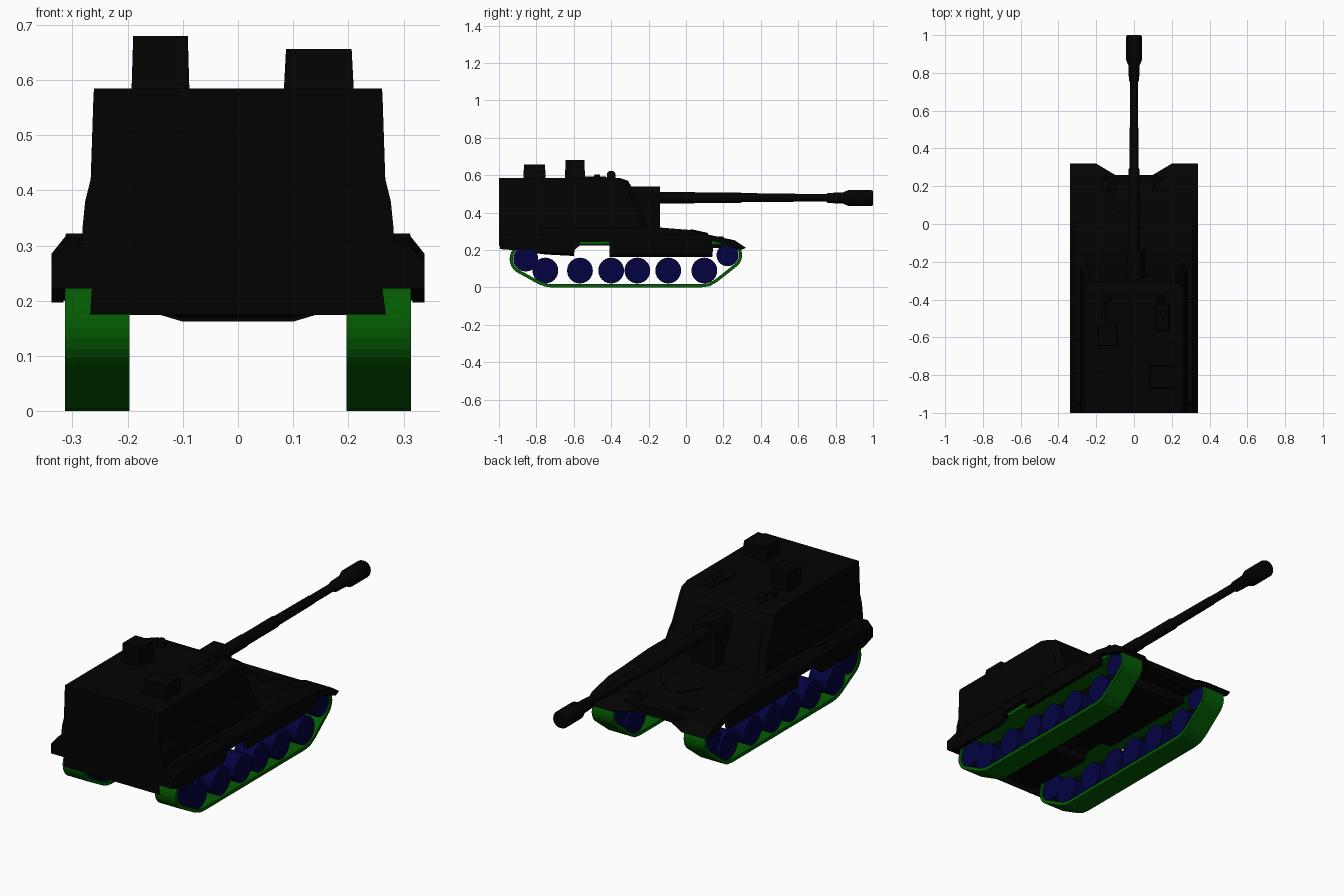
import bpy, bmesh, math
from mathutils import Vector

if "Cube" in bpy.data.objects:
    bpy.data.objects.remove(bpy.data.objects["Cube"])


def material(name, rgb):
    m = bpy.data.materials.new(name)
    m.diffuse_color = (*rgb, 1)
    m.use_nodes = True
    m.node_tree.nodes["Principled BSDF"].inputs["Base Color"].default_value = m.diffuse_color
    return m


BLACK = material("hull black", (0.0008, 0.0008, 0.0008))
GREEN = material("track green", (0.0008, 0.105, 0.0008))
BLUE = material("wheel blue", (0.0008, 0.0008, 0.052))


def finish(name, bm, mat, smooth=False):
    bmesh.ops.recalc_face_normals(bm, faces=bm.faces)
    me = bpy.data.meshes.new(name)
    bm.to_mesh(me)
    bm.free()
    me.materials.append(mat)
    ob = bpy.data.objects.new(name, me)
    bpy.context.collection.objects.link(ob)
    if smooth:
        bpy.ops.object.select_all(action='DESELECT')
        ob.select_set(True)
        bpy.context.view_layer.objects.active = ob
        bpy.ops.object.shade_smooth_by_angle(angle=math.radians(35))
    return ob


def loft(name, rings, mat=BLACK, smooth=False):
    """Skin a list of equal-length point rings and cap both ends."""
    bm = bmesh.new()
    vs = [[bm.verts.new(p) for p in r] for r in rings]
    n = len(rings[0])
    for a, b in zip(vs, vs[1:]):
        for i in range(n):
            j = (i + 1) % n
            bm.faces.new((a[i], a[j], b[j], b[i]))
    bm.faces.new(vs[0])
    bm.faces.new(vs[-1])
    return finish(name, bm, mat, smooth)


def side_prism(name, pts, x0, x1, mat=BLACK):
    return loft(name, [[(x, y, z) for y, z in pts] for x in (x0, x1)], mat)


def box(name, x0, x1, y0, y1, z0, z1, inset=0.0):
    def ring(z, i):
        return [(x0 + i, y0 + i, z), (x1 - i, y0 + i, z), (x1 - i, y1 - i, z), (x0 + i, y1 - i, z)]
    return loft(name, [ring(z0, 0), ring(z1, inset)])


def tube(name, stations, axis, mat=BLACK, n=24, centre=(0, 0, 0)):
    """Turned solid: stations are (distance, radius) along axis x, y or z."""
    rings = []
    for d, r in stations:
        ring = []
        for k in range(n):
            a = 2 * math.pi * k / n
            u, v = r * math.cos(a), r * math.sin(a)
            p = {'x': (d, u, v), 'y': (u, d, v), 'z': (u, v, d)}[axis]
            ring.append(Vector(p) + Vector(centre))
        rings.append(ring)
    return loft(name, rings, mat, True)


# upper hull with notched far end and sloped, tapering fender edges
def hull_ring(x, ye, cap):
    top = [(-1, .30), (-.94, .315), (-.14, .32), (.01, .308), (.13, .28), (ye - .06, .252), (ye, .212)]
    low = [(ye - .025, .20), (.14, .25), (-.9, .25), (-.94, .222), (-1, .222)]
    if abs(x) > .33:
        top[0] = (-1, .27)
    return [(x, y, min(z, cap)) for y, z in top] + [(x, y, z) for y, z in low]


half = [(.338, .32, .285), (.31, .32, .322), (.2, .32, .33), (.1, .26, .33)]
loft("upper_hull", [hull_ring(-x, y, c) for x, y, c in half] +
     [hull_ring(x, y, c) for x, y, c in reversed(half)])

# belly between the tracks
belly = [(-.995, .25), (-.995, .205), (-.93, .20), (-.75, .176), (-.6, .168), (-.595, .21), (-.57, .225),
         (-.41, .225), (-.41, .162), (.14, .162), (.145, .21), (.25, .215), (.25, .25)]
loft("belly", [[(x, y, z + (lift if z < .2 else 0)) for y, z in belly]
               for x, lift in ((-.196, .012), (-.14, .012), (-.1, 0), (.1, 0), (.14, .012), (.196, .012))])

# tall thin end wall
loft("end_wall", [[(-.265, y, .22), (-.268, y, .175), (.268, y, .175), (.262, y, .22),
                   (.262, y, .5), (-.262, y, .5)] for y in (-1, -.9985)])

# turret
levels = [(.30, .283, -.19), (.33, .282, -.203), (.38, .277, -.225), (.42, .267, -.24),
          (.54, .263, -.293), (.57, .262, -.31), (.585, .261, -.355)]
loft("turret", [[(-w, -1, z), (w, -1, z), (w, yf - .03, z), (w - .03, yf, z),
                 (-w + .03, yf, z), (-w, yf - .03, z)] for z, w, yf in levels])

# gun shield with chamfered top, and gun
loft("gun_shield", [[(-.062, y, .30), (.062, y, .30), (.062, y, .50), (.035, y, .54),
                     (-.035, y, .54), (-.062, y, .50)] for y in (-.36, -.14)])
tube("gun_barrel", [(-.2, .031), (.04, .031), (.05, .028), (.29, .028), (.3, .024), (.58, .022),
                    (.59, .020), (.77, .020)], 'y', centre=(0, 0, .48))
tube("muzzle_brake", [(.75, .020), (.76, .027), (.84, .030), (.87, .043), (.99, .043), (1, .038)],
     'y', centre=(0, 0, .478))

# roof fittings
box("tall_cupola", -.193, -.088, -.647, -.54, .58, .68, .003)
box("rear_cupola", .083, .21, -.87, -.75, .58, .656, .004)
box("roof_hatch", .11, .19, -.57, -.42, .58, .592, .008)
for s, side in ((-1, "left"), (1, "right")):
    tube(side + "_periscope", [(.57, .024), (.61, .022), (.622, .012)], 'z', n=12, centre=(s * .145, -.40, 0))
    tube(side + "_roof_vent", [(.57, .018), (.603, .016)], 'z', n=10, centre=(s * .155, -.475, 0))


# track loop: outer edge runs round both end wheels
def arc(cy, cz, r, a0, a1, n):
    angles = [math.radians(a0 + (a1 - a0) * i / n) for i in range(n + 1)]
    return [(cy + r * math.cos(a), cz + r * math.sin(a)) for a in angles]


loop = arc(-.857, .152, .086, 120, 232, 9) + [(-.79, .018), (-.755, .005), (-.72, 0), (.08, 0), (.125, .006),
       (.165, .028)] + arc(.222, .172, .078, -46, 80, 9) + [(.2, .247), (-.4, .247), (-.83, .245)]
thick = .017


def inner_loop():
    out = []
    n = len(loop)
    for i, (y, z) in enumerate(loop):
        (py, pz), (ny, nz) = loop[i - 1], loop[(i + 1) % n]
        d = Vector((ny - py, nz - pz)).normalized()
        out.append((y - d.y * thick, z + d.x * thick))
    return out


def track(name, x0, x1):
    bm = bmesh.new()
    rings = [[bm.verts.new((x, y, z)) for y, z in pts]
             for pts, x in ((loop, x0), (loop, x1), (inner_loop(), x1), (inner_loop(), x0))]
    n = len(loop)
    for k in range(4):
        a, b = rings[k], rings[(k + 1) % 4]
        for i in range(n):
            j = (i + 1) % n
            bm.faces.new((a[i], a[j], b[j], b[i]))
    return finish(name, bm, GREEN)


wheels = [(-.857, .152, .067)] + [(y, .09, .069) for y in (-.752, -.567, -.4, -.26, -.095, .098)] + \
         [(.222, .172, .059)]
skirts = {"front": [(-.995, .26), (-.995, .222), (-.93, .2), (-.6, .197), (-.57, .222), (-.57, .26), (-.9, .26)],
          "back": [(-.41, .26), (-.41, .198), (.14, .198), (.14, .26)]}

for s, side in ((-1, "left"), (1, "right")):
    track(side + "_track", s * .197, s * .314)
    for i, (y, z, r) in enumerate(wheels):
        tube(f"{side}_wheel_{i + 1}", [(s * .202, r), (s * .308, r)], 'x', BLUE, 24, (0, y, z))
    # side skirts and fender stowage
    for part, pts in skirts.items():
        side_prism(f"{side}_{part}_skirt", pts, s * .316, s * .338)
    for i, (y0, y1) in enumerate(((-.95, -.74), (-.70, -.60))):
        a, b = sorted((s * .275, s * .316))
        box(f"{side}_stowage_{i + 1}", a, b, y0, y1, .29, .322, .004)
    # deck braces forming a V, and low fittings on the sloped deck
    loft(side + "_deck_brace", [[(s * x, y - .008, z - .02), (s * x, y + .008, z - .02),
                                 (s * x, y + .008, z + .006), (s * x, y - .008, z + .006)]
                                for x, y, z in ((.03, .11, .285), (.12, .03, .303))])
    tube(side + "_lamp", [(.165, .014), (.20, .014)], 'y', n=12, centre=(s * .11, 0, .258))
    a, b = sorted((s * .13, s * .19))
    box(side + "_tow_box", a, b, .16, .2, .24, .272, .005)
